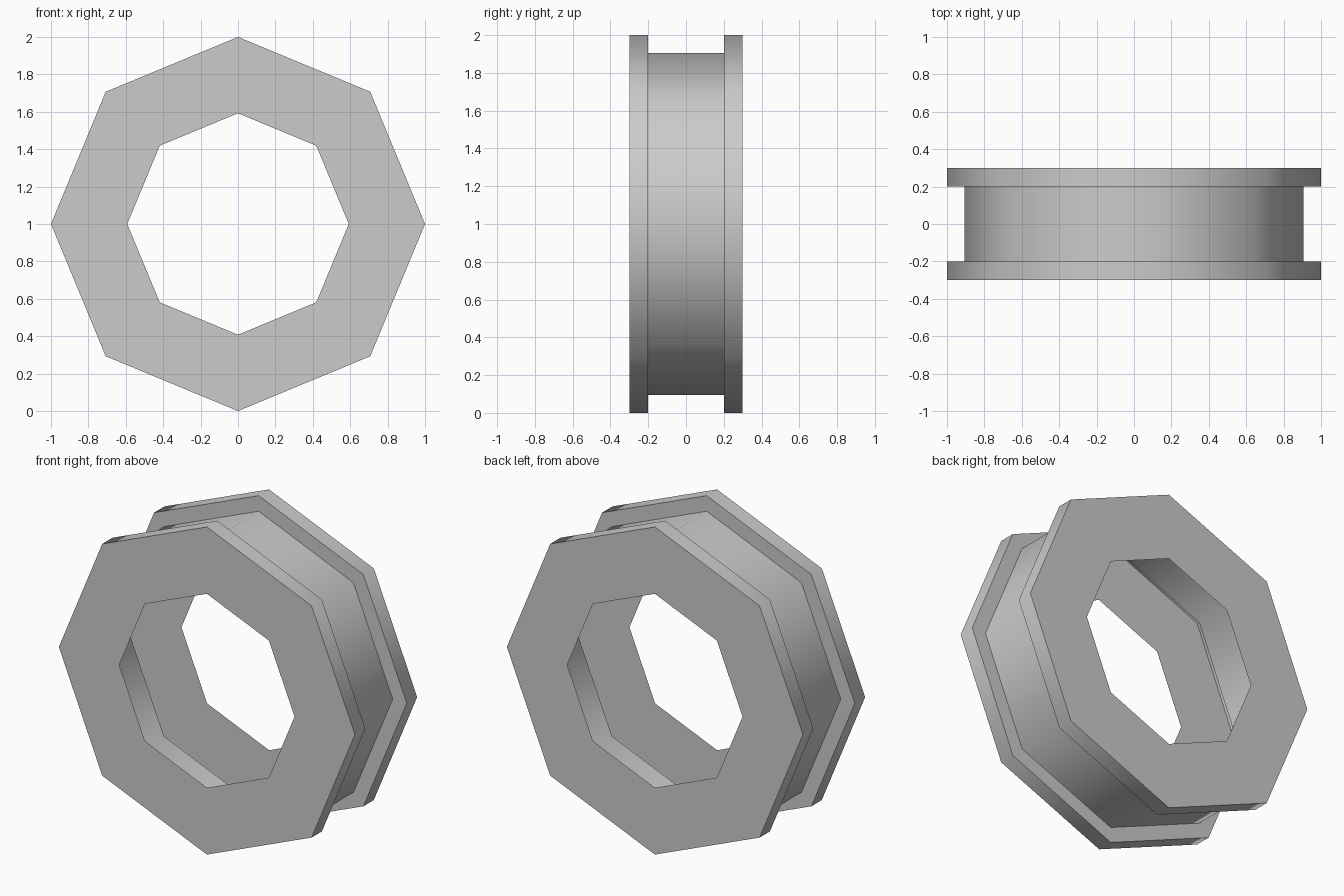
import bpy, bmesh
from math import cos, sin, tau, radians

cube = bpy.data.objects.get("Cube")
if cube:
    bpy.data.objects.remove(cube, do_unlink=True)

SIDES = 8
CENTRE_Z = 1.0

# Plain grey material
grey = bpy.data.materials.new("plain_grey")
grey.use_nodes = True
colour = (0.6, 0.6, 0.6, 1.0)
grey.diffuse_color = colour
grey.node_tree.nodes["Principled BSDF"].inputs["Base Color"].default_value = colour

# Half profile (radius, depth): hole edge, flange rim, flange step, drum
half = [(0.592, -0.3), (1.0, -0.3), (1.0, -0.2), (0.905, -0.2)]
profile = half + [(r, -y) for r, y in reversed(half)]

# Sweep the open profile around the y axis: a hollow, single-sheet rim
bm = bmesh.new()
rings = []
for r, y in profile:
    rings.append([bm.verts.new((r * cos(tau * i / SIDES), y,
                                CENTRE_Z + r * sin(tau * i / SIDES)))
                  for i in range(SIDES)])
for a, b in zip(rings, rings[1:]):
    for i in range(SIDES):
        n = (i + 1) % SIDES
        bm.faces.new((a[i], b[i], b[n], a[n]))

mesh = bpy.data.meshes.new("flanged_rim")
bm.to_mesh(mesh)
bm.free()
mesh.materials.append(grey)
rim = bpy.data.objects.new("flanged_rim", mesh)
bpy.context.collection.objects.link(rim)

# Smooth around the rim, sharp at the flange edges
bpy.ops.object.select_all(action='DESELECT')
rim.select_set(True)
bpy.context.view_layer.objects.active = rim
bpy.ops.object.shade_smooth_by_angle(angle=radians(50))
